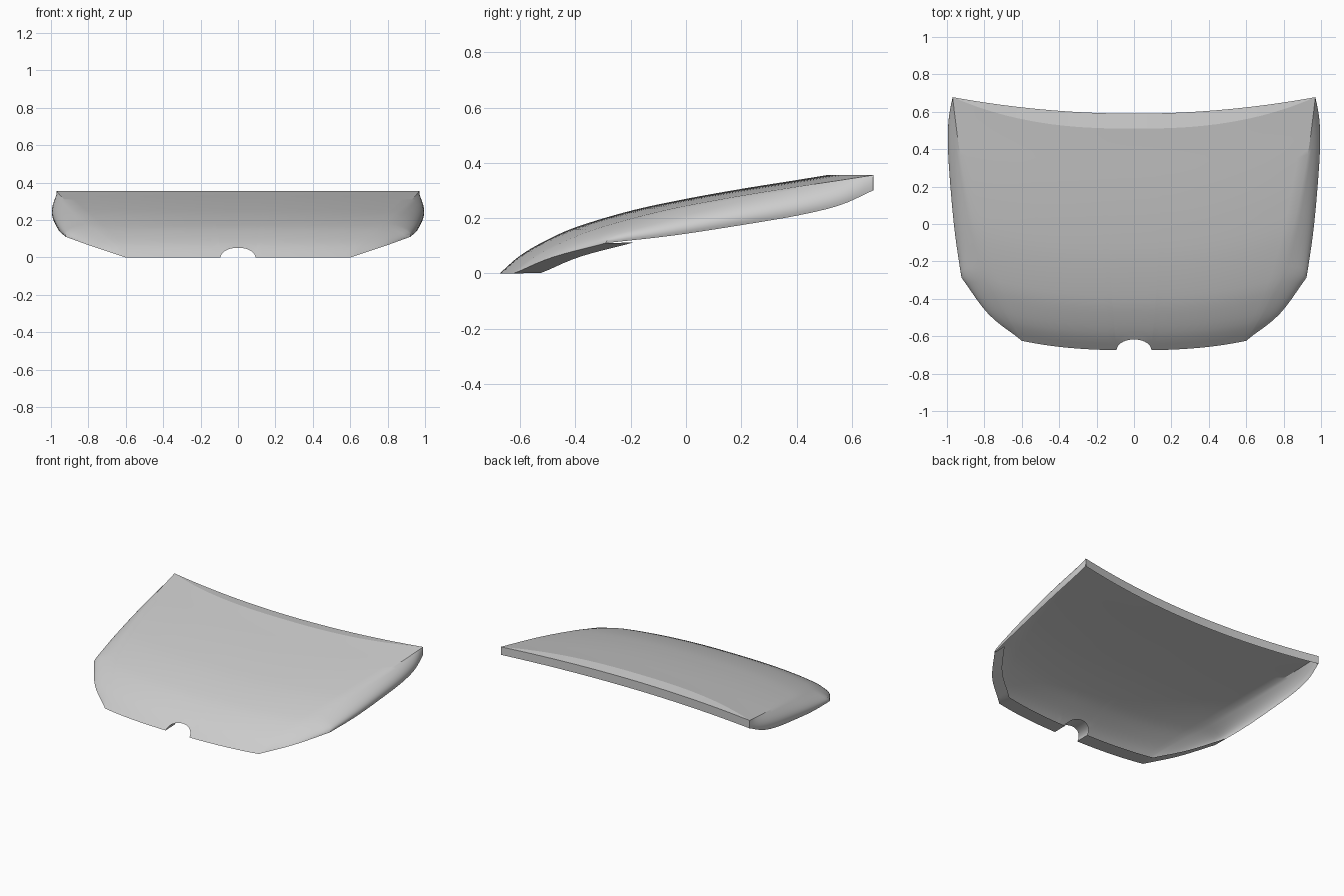
import bpy, bmesh, math

if "Cube" in bpy.data.objects:
    bpy.data.objects.remove(bpy.data.objects["Cube"])

N = 37                 # rows from front to back
CORNER = 10 / N        # row where the front side corner ends


def spline(keys, t):
    """Smooth interpolation through (t, value...) keys."""
    t = min(max(t, keys[0][0]), keys[-1][0])
    i = 0
    while i < len(keys) - 2 and t > keys[i + 1][0]:
        i += 1

    def slope(k, c):
        a, b = keys[max(k - 1, 0)], keys[min(k + 1, len(keys) - 1)]
        return (b[c] - a[c]) / (b[0] - a[0])

    p, q = keys[i], keys[i + 1]
    h = q[0] - p[0]
    s = (t - p[0]) / h
    out = []
    for c in range(1, len(p)):
        out.append((2*s**3 - 3*s**2 + 1) * p[c] + (s**3 - 2*s**2 + s) * h * slope(i, c)
                   + (3*s**2 - 2*s**3) * q[c] + (s**3 - s**2) * h * slope(i + 1, c))
    return out


def grid_part(name, rows):
    """Half surface from rows of points, mirrored across x."""
    bm = bmesh.new()
    vs = [[bm.verts.new(p) for p in r] for r in rows]
    for a, b in zip(vs, vs[1:]):
        for j in range(len(a) - 1):
            bm.faces.new((a[j], a[j + 1], b[j + 1], b[j]))
    bmesh.ops.remove_doubles(bm, verts=bm.verts, dist=0.0004)
    me = bpy.data.meshes.new(name)
    bm.to_mesh(me)
    bm.free()
    ob = bpy.data.objects.new(name, me)
    bpy.context.collection.objects.link(ob)
    m = ob.modifiers.new("mirror", 'MIRROR')
    m.merge_threshold = 0.0005
    bpy.ops.object.select_all(action='DESELECT')
    ob.select_set(True)
    bpy.context.view_layer.objects.active = ob
    bpy.ops.object.shade_smooth_by_angle(angle=math.radians(30))
    return ob


# centre profile (y, z), ridge half width (t, x), lower side edge (t, x, y, z)
PROFILE = [(-.675, 0), (-.6, .065), (-.5, .123), (-.4, .167), (-.2, .227),
           (0, .27), (.2, .306), (.4, .338), (.51, .356)]
RIDGE = [(0, .6), (.12, .69), (.27, .78), (.45, .85), (.63, .9), (.8, .938), (1, .97)]
EDGE_FRONT = [(0, .6, -.622, 0), (.13, .775, -.485, .058), (CORNER, .92, -.29, .11)]
EDGE_SIDE = [(CORNER, .92, -.29, .11), (.45, .952, -.05, .137), (.63, .975, .2, .175),
             (.8, .99, .42, .213), (.9, .988, .56, .248), (1, .97, .676, .30)]


def sweep(x):
    return .168 * (abs(x) / .97) ** 2.5


# columns: fine across the notch, then out to the ridge
NOTCH = .155
fracs = [NOTCH * math.sin(math.pi / 2 * k / 10) for k in range(11)]
fracs += [NOTCH + (1 - NOTCH) * k / 14 for k in range(1, 15)]
SIDE = 10

rows = []
for i in range(N + 1):
    t = i / N
    xr = spline(RIDGE, t)[0]
    row = []
    for f in fracs:
        start = -.675 + .058 * math.sqrt(max(0, 1 - (f / NOTCH) ** 2))
        y0 = start + (.51 - start) * t
        x = f * xr
        row.append((x, y0 + sweep(x), spline(PROFILE, y0)[0]))
    # side panel curls from the ridge over the bulge to the lower edge
    r = row[-1]
    b = spline(EDGE_FRONT if t <= CORNER else EDGE_SIDE, t)
    if i == 0:
        b = r
    bulge = .032 * math.sin(math.pi * t) ** .7 if 0 < i < N else 0
    q = ((r[0] + b[0]) / 2 * (1 - min(1, t / .3)) + b[0] * min(1, t / .3) + bulge,
         (r[1] + b[1]) / 2, b[2] + .5 * (r[2] - b[2]))
    for k in range(1, SIDE + 1):
        s = k / SIDE
        row.append(tuple((1 - s)**2 * r[c] + 2*s*(1 - s) * q[c] + s*s * b[c] for c in range(3)))
    rows.append(row)

grid_part("hood_panel", rows)

# flange folded back under the front edge, the notch and the front corners
nose = rows[0][:len(fracs)] + [r[-1] for r in rows[1:11]]
grid_part("front_flange", [[(x, y + .1, z + .002) for x, y, z in nose], nose])

# ledge and drop behind the rear edge
crest = rows[-1][:len(fracs)]
outer, lower = [], []
for x, y, z in crest:
    k = (x / .97) ** 2
    yo = .59 + (crest[-1][1] - .59) * k
    outer.append((x, yo, .346 + .010 * k))
    lower.append((x, yo, .285 + .015 * k))
grid_part("rear_flange", [lower, outer, crest])
